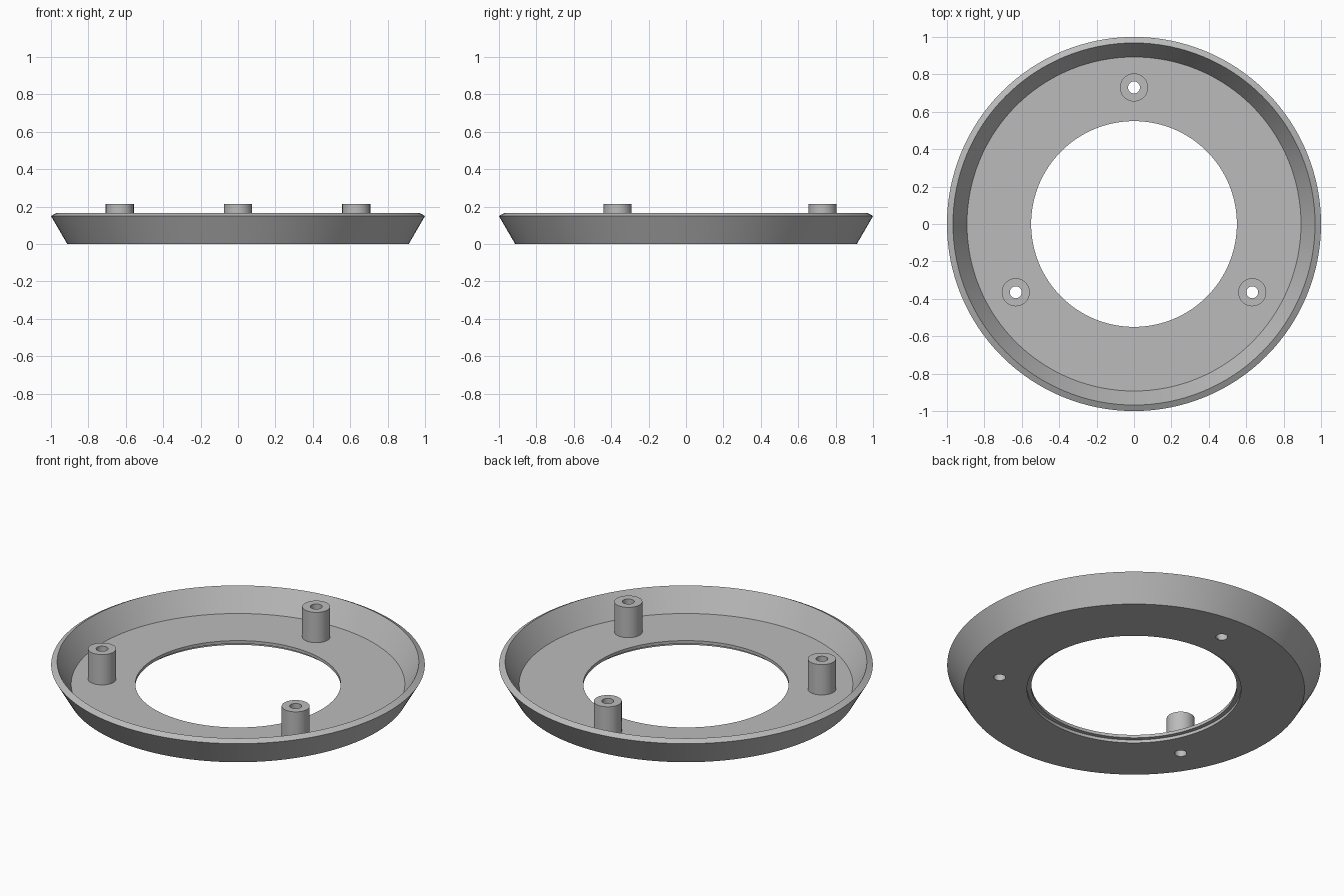
import bpy, bmesh, math

if "Cube" in bpy.data.objects:
    bpy.data.objects.remove(bpy.data.objects["Cube"])

grey = bpy.data.materials.new("plain_grey")
grey.diffuse_color = (0.5, 0.5, 0.5, 1)
grey.use_nodes = True
grey.node_tree.nodes["Principled BSDF"].inputs["Base Color"].default_value = grey.diffuse_color


def lathe(name, profile, segments, location=(0, 0, 0)):
    """Revolve a closed (radius, z) outline about the z axis."""
    bm = bmesh.new()
    rings = []
    for i in range(segments):
        a = 2 * math.pi * i / segments
        rings.append([bm.verts.new((r * math.cos(a), r * math.sin(a), z)) for r, z in profile])
    n = len(profile)
    for i in range(segments):
        a, b = rings[i], rings[(i + 1) % segments]
        for j in range(n):
            k = (j + 1) % n
            bm.faces.new((a[j], b[j], b[k], a[k]))
    bmesh.ops.recalc_face_normals(bm, faces=bm.faces)
    mesh = bpy.data.meshes.new(name)
    bm.to_mesh(mesh)
    bm.free()
    mesh.materials.append(grey)
    obj = bpy.data.objects.new(name, mesh)
    obj.location = location
    bpy.context.collection.objects.link(obj)
    return obj


def smooth(obj):
    bpy.ops.object.select_all(action='DESELECT')
    obj.select_set(True)
    bpy.context.view_layer.objects.active = obj
    bpy.ops.object.shade_smooth_by_angle(angle=math.radians(25))


FLOOR, HOLE_R = 0.036, 0.032

# Dished ring: flat floor, flared wall, slanted rim, stepped centre opening
ring = lathe("flared_ring", [
    (0.573, 0), (0.913, 0), (1.0, 0.15), (0.968, 0.167),
    (0.893, FLOOR), (0.55, FLOOR), (0.55, 0.018), (0.573, 0.018)], 128)

# Three hollow screw posts, with matching holes through the floor
for i in range(3):
    a = math.radians(90 + 120 * i)
    x, y = 0.73 * math.cos(a), 0.73 * math.sin(a)
    post = lathe(f"screw_post_{i + 1}", [
        (HOLE_R, FLOOR - 0.002), (0.075, FLOOR - 0.002),
        (0.075, 0.215), (HOLE_R, 0.215)], 48, (x, y, 0))
    smooth(post)

    bpy.ops.mesh.primitive_cylinder_add(vertices=48, radius=HOLE_R, depth=0.2, location=(x, y, 0))
    cutter = bpy.context.object
    cutter.name = f"hole_cutter_{i + 1}"
    cutter.data.materials.append(grey)
    cut = ring.modifiers.new("screw_hole", 'BOOLEAN')
    cut.operation, cut.solver, cut.object = 'DIFFERENCE', 'EXACT', cutter
    bpy.context.view_layer.objects.active = ring
    bpy.ops.object.modifier_apply(modifier=cut.name)
    bpy.data.objects.remove(cutter, do_unlink=True)

smooth(ring)
